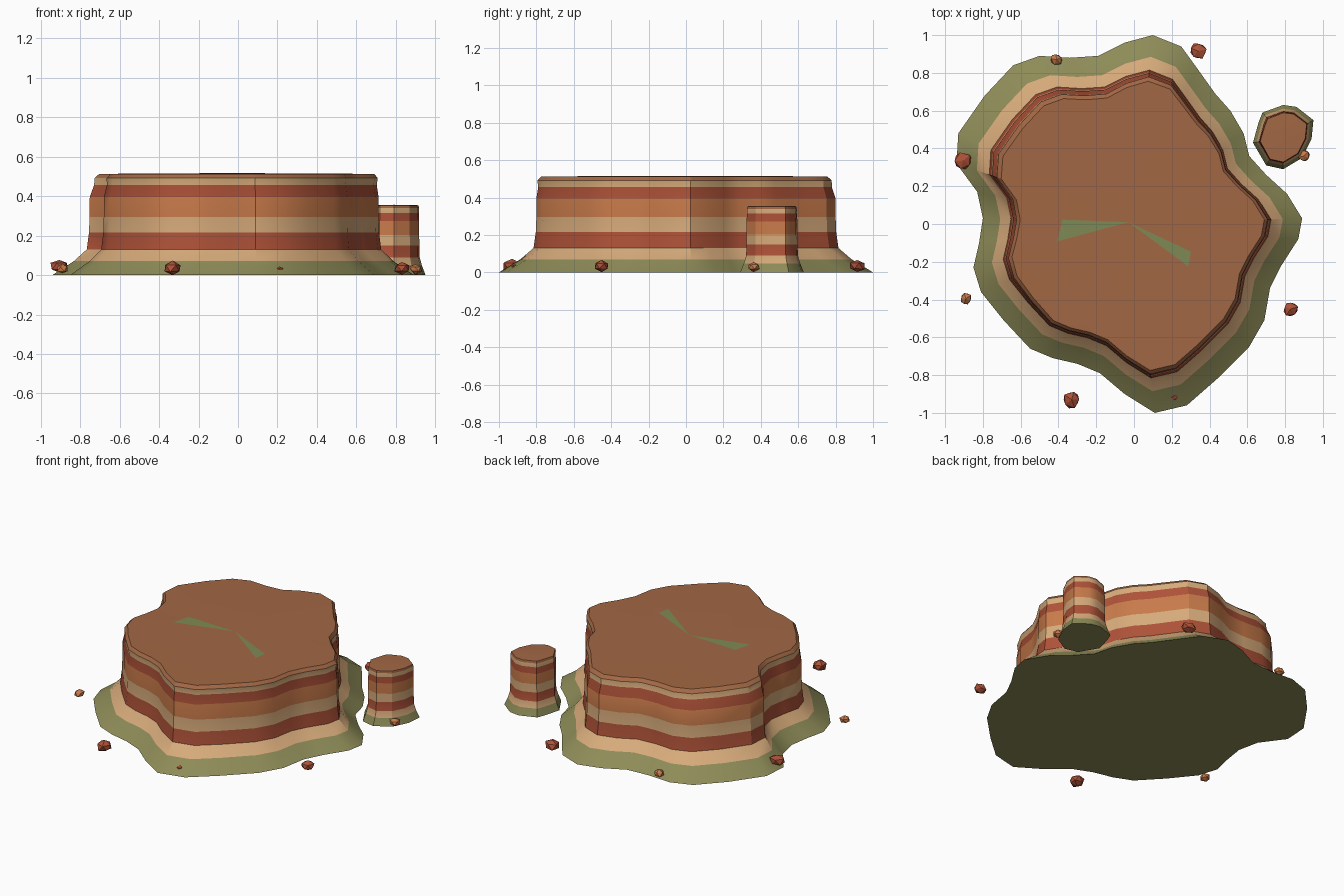
import bpy, bmesh, math, random
from mathutils import Vector

random.seed(4)
default_cube = bpy.data.objects.get("Cube")
if default_cube:
    bpy.data.objects.remove(default_cube, do_unlink=True)


def linear(channel):
    value = channel / 255
    return value / 12.92 if value <= 0.04045 else ((value + 0.055) / 1.055) ** 2.4


def make_material(name, *rgb):
    material = bpy.data.materials.new(name)
    colour = [linear(channel) for channel in rgb] + [1.0]
    material.use_nodes = True
    material.diffuse_color = colour
    material.node_tree.nodes["Principled BSDF"].inputs["Base Color"].default_value = colour
    return material


palette = [
    make_material("olive_ground", 142, 140, 88),
    make_material("pale_sandstone", 214, 170, 122),
    make_material("red_sandstone", 174, 82, 56),
    make_material("orange_sandstone", 200, 122, 74),
    make_material("brown_cap", 162, 103, 68),
    make_material("sage_scrub", 127, 138, 84),
]
OLIVE, PALE, RED, ORANGE, BROWN, SAGE = range(len(palette))

# Layer profile: height, outline scale, colour of the band above it
LAYERS = [
    (0, 1, OLIVE), (.07, .885, PALE), (.13, .815, RED), (.215, .803, PALE),
    (.295, .8, ORANGE), (.395, .8, RED), (.455, .79, PALE), (.492, .795, BROWN),
    (.512, .775, BROWN),
]


def finish(name, bm, smooth):
    bmesh.ops.recalc_face_normals(bm, faces=bm.faces)
    mesh = bpy.data.meshes.new(name)
    bm.to_mesh(mesh)
    bm.free()
    obj = bpy.data.objects.new(name, mesh)
    bpy.context.collection.objects.link(obj)
    for material in palette:
        mesh.materials.append(material)
    if smooth:
        bpy.ops.object.select_all(action='DESELECT')
        obj.select_set(True)
        bpy.context.view_layer.objects.active = obj
        bpy.ops.object.shade_smooth_by_angle(angle=math.radians(30))
    return obj


def layered_rock(name, outline, centre, height_scale, patches=()):
    """Stack scaled outlines into a banded rock with a fanned cap."""
    bm = bmesh.new()
    count = len(outline)

    def add_ring(height, scale, shift=Vector((0, 0))):
        ring = []
        for point in outline:
            # The upper layers step back on the rear left side
            lean = max(0, Vector((-.7, .7)).dot(point.normalized()))
            step = .03 * lean * max(0, height - .39) / .12
            flat = centre + shift + point * (scale - step)
            ring.append(bm.verts.new((flat.x, flat.y, height * height_scale)))
        return ring

    def bridge(lower, upper, colour):
        for i in range(count):
            j = (i + 1) % count
            face = bm.faces.new((lower[i], lower[j], upper[j], upper[i]))
            face.material_index = colour

    rings = [add_ring(height, scale) for height, scale, _ in LAYERS]
    bm.faces.new(rings[0][::-1]).material_index = OLIVE
    for lower, upper, layer in zip(rings, rings[1:], LAYERS):
        bridge(lower, upper, layer[2])

    # Cap: an inner ring, then a fan whose chosen sectors carry scrub
    shift = Vector((-.03, .01)) if patches else Vector((0, 0))
    inner = add_ring(.515, .46, shift)
    bridge(rings[-1], inner, BROWN)
    middle = centre + shift
    hub = bm.verts.new((middle.x, middle.y, .516 * height_scale))
    for i in range(count):
        j = (i + 1) % count
        face = bm.faces.new((inner[i], inner[j], hub))
        edge = (outline[i] + outline[j]) / 2
        angle = math.degrees(math.atan2(edge.y, edge.x)) % 360
        scrub = any(low < angle < high for low, high in patches)
        face.material_index = SAGE if scrub else BROWN
    return finish(name, bm, True)


def points(pairs):
    return [Vector(pair) / 100 for pair in pairs]


# Main mesa
mesa_outline = points([
    (89, 3), (81, 16), (70, 26), (61, 36), (58, 48), (51, 60), (43, 69), (33, 83),
    (25, 94), (10, 100), (-5, 96), (-19, 89), (-34, 88), (-50, 89), (-64, 84),
    (-79, 68), (-93, 48), (-94, 32), (-83, 17), (-80, 3), (-82, -10), (-85, -23),
    (-81, -36), (-69, -51), (-55, -66), (-43, -71), (-30, -74), (-18, -79),
    (-5, -90), (11, -100), (28, -96), (44, -82), (61, -65), (69, -51), (72, -34),
    (78, -22), (87, -8),
])
layered_rock("mesa", mesa_outline, Vector((0, 0)), 1, [(178, 196), (323, 335)])

# Small pillar beside it
pillar_outline = points([
    (16, 9), (15, -1), (10, -11), (0, -17), (-9, -15), (-16, -3),
    (-13, 8), (-11, 13), (0, 17), (7, 16),
][::-1])
layered_rock("side_pillar", pillar_outline, Vector((.79, .46)), .69)


# Scattered boulders
def boulder(name, x, y, z, radius, colour):
    bm = bmesh.new()
    bmesh.ops.create_icosphere(bm, subdivisions=1, radius=radius)
    turn = random.uniform(0, math.tau)
    for vert in bm.verts:
        vert.co *= random.uniform(.85, 1.15)
        vert.co.z *= .75
        flat = Vector((vert.co.x, vert.co.y))
        flat = Vector((flat.x * math.cos(turn) - flat.y * math.sin(turn),
                       flat.x * math.sin(turn) + flat.y * math.cos(turn)))
        vert.co = (x + flat.x, y + flat.y, max(0, z + vert.co.z))
    for face in bm.faces:
        face.material_index = colour
    finish(name, bm, False)


BIG, SMALL = .047, .033
boulder("boulder_back", .34, .915, .034, BIG, RED)
boulder("boulder_right", -.905, .335, .045, BIG, RED)
boulder("boulder_front", -.33, -.93, .034, BIG, RED)
boulder("boulder_left", .83, -.45, .034, .043, RED)
boulder("pebble_back", -.41, .87, .03, SMALL, ORANGE)
boulder("pebble_right", -.89, -.395, .03, SMALL, ORANGE)
boulder("pebble_pillar", .9, .36, .03, SMALL, ORANGE)
boulder("pebble_front", .21, -.915, .028, .02, RED)
